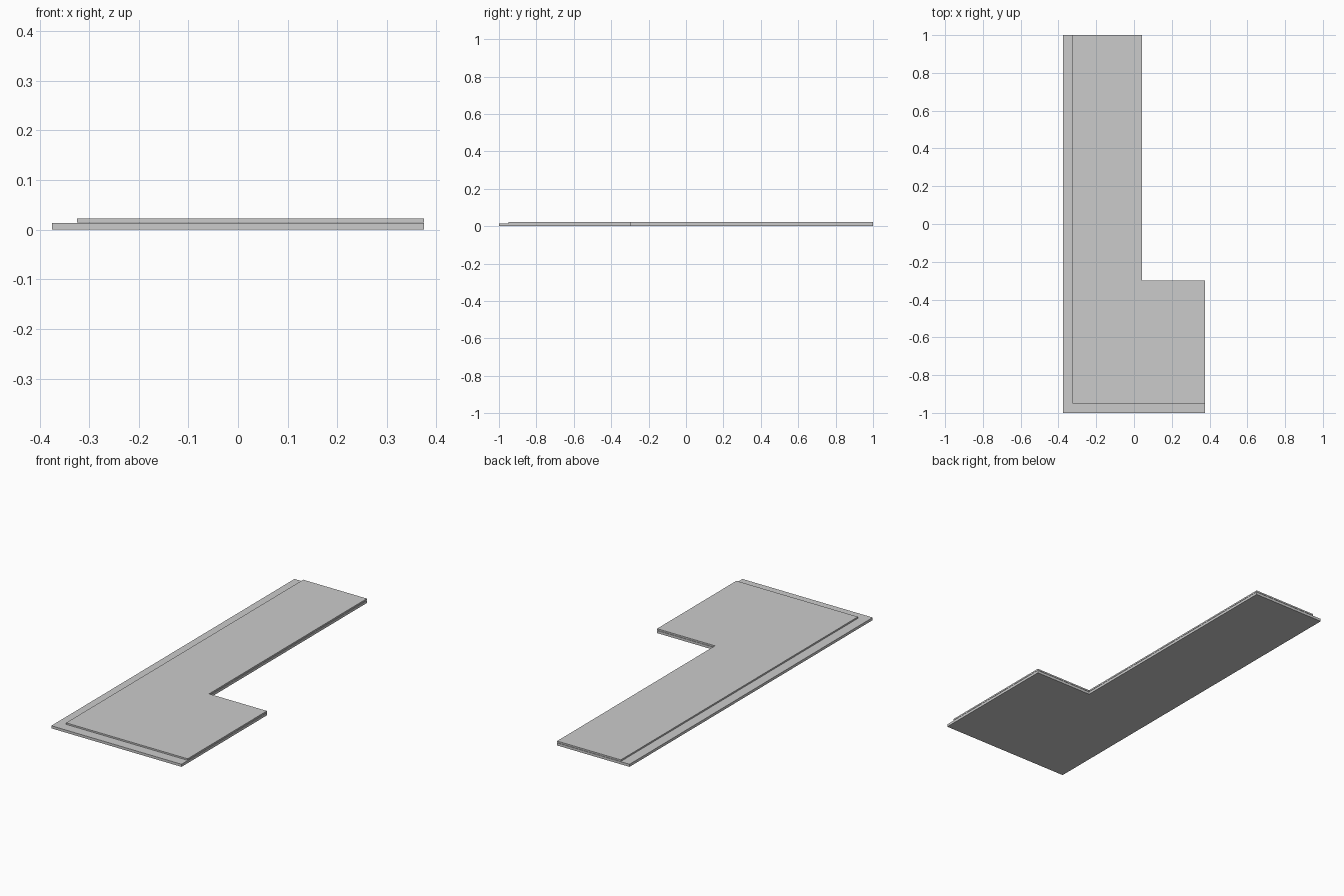
import bpy, bmesh

if "Cube" in bpy.data.objects:
    bpy.data.objects.remove(bpy.data.objects["Cube"])


def l_slab(name, left, front, z0, z1):
    """L-shaped flat slab sharing the right, back and inner notch edges."""
    outline = [(left, front), (0.375, front), (0.375, -0.298),
               (0.042, -0.298), (0.042, 1.0), (left, 1.0)]
    bm = bmesh.new()
    face = bm.faces.new([bm.verts.new((x, y, z0)) for x, y in outline])
    ext = bmesh.ops.extrude_face_region(bm, geom=[face], use_keep_orig=True)
    top = [g for g in ext["geom"] if isinstance(g, bmesh.types.BMVert)]
    bmesh.ops.translate(bm, verts=top, vec=(0, 0, z1 - z0))
    bmesh.ops.recalc_face_normals(bm, faces=bm.faces)
    mesh = bpy.data.meshes.new(name)
    bm.to_mesh(mesh)
    bm.free()
    obj = bpy.data.objects.new(name, mesh)
    bpy.context.collection.objects.link(obj)
    return obj


# Full-size lower board
l_slab("base_slab", -0.375, -1.0, 0.0, 0.0135)
# Upper board, inset along the left and front edges
l_slab("top_slab", -0.325, -0.95, 0.015, 0.023)
